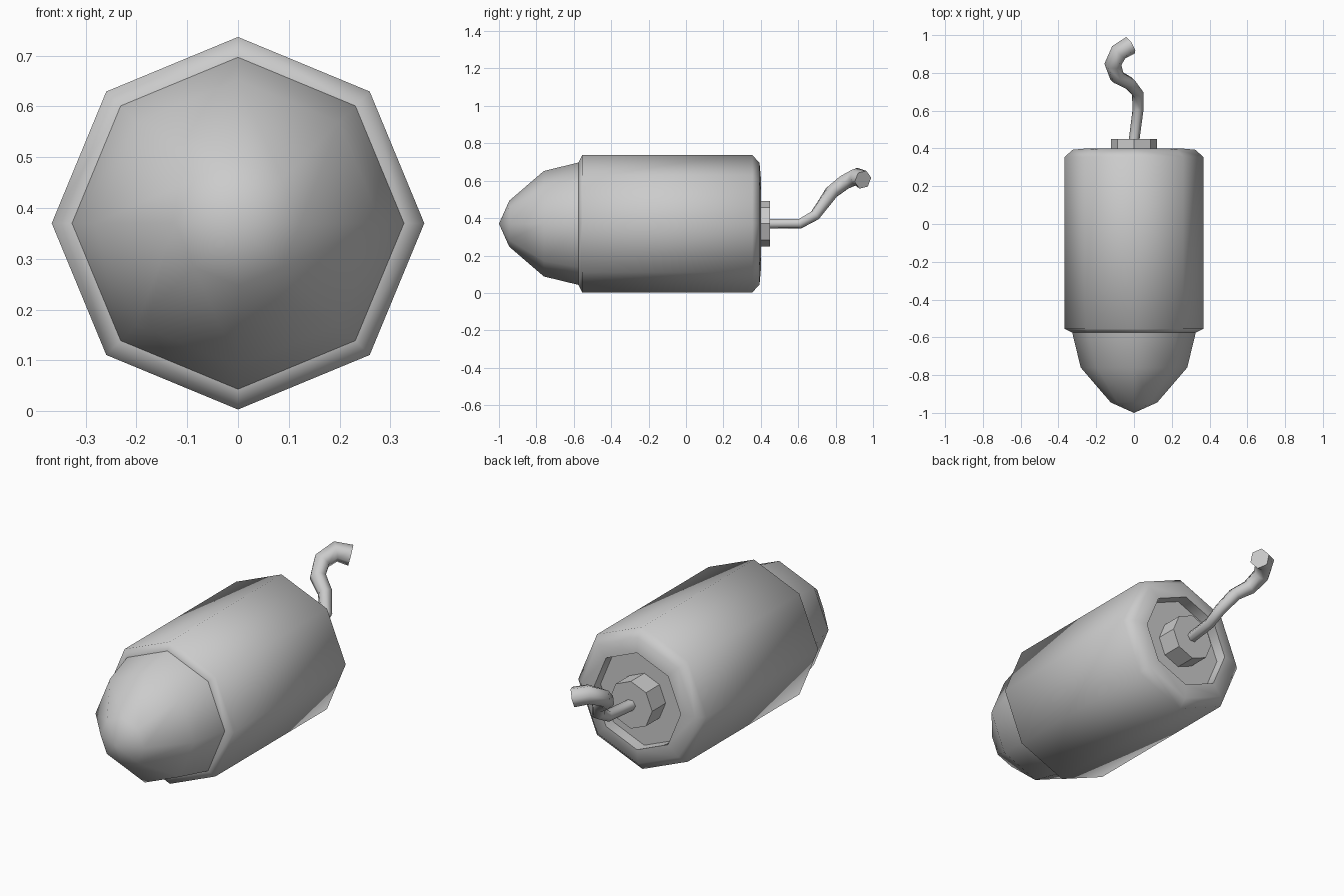
import bpy, bmesh, math

if "Cube" in bpy.data.objects:
    bpy.data.objects.remove(bpy.data.objects["Cube"])

AXIS_Z = 0.37
SIDES = 8


def finish(obj, angle):
    bpy.ops.object.select_all(action='DESELECT')
    bpy.context.view_layer.objects.active = obj
    obj.select_set(True)
    bpy.ops.object.shade_smooth_by_angle(angle=math.radians(angle))


def lathe(name, profile, angle):
    """Octagonal turning about the y axis; profile holds (y, radius)."""
    bm = bmesh.new()
    rings = []
    for y, r in profile:
        count = SIDES if r > 0 else 1
        rings.append([bm.verts.new((r * math.cos(math.tau * i / SIDES), y,
                                    AXIS_Z + r * math.sin(math.tau * i / SIDES)))
                      for i in range(count)])
    for a, b in zip(rings, rings[1:]):
        for i in range(SIDES):
            j = (i + 1) % SIDES
            quad = [a[i % len(a)], a[j % len(a)], b[j % len(b)], b[i % len(b)]]
            bm.faces.new(list(dict.fromkeys(quad)))
    bmesh.ops.recalc_face_normals(bm, faces=bm.faces)
    mesh = bpy.data.meshes.new(name)
    bm.to_mesh(mesh)
    bm.free()
    obj = bpy.data.objects.new(name, mesh)
    bpy.context.collection.objects.link(obj)
    finish(obj, angle)
    return obj


# Main casing with chamfered ends and a recessed back
lathe("casing", [(-0.575, 0), (-0.575, 0.328), (-0.555, 0.367), (0.355, 0.367),
                 (0.393, 0.325), (0.40, 0.25), (0.34, 0.25), (0.34, 0)], 65)

# Rounded nose cone
lathe("nose", [(-1.0, 0), (-0.945, 0.123), (-0.76, 0.282), (-0.575, 0.327)], 65)

# Plug in the back recess
lathe("back_plug", [(0.335, 0), (0.335, 0.122), (0.45, 0.122), (0.45, 0)], 40)

# Twisting six-sided cord, thickening towards its end: (x, y, z, radius)
path = [(0.0, 0.44, 0.37, 0.028), (0.022, 0.61, 0.37, 0.029),
        (0.02, 0.69, 0.415, 0.032), (-0.025, 0.745, 0.49, 0.036),
        (-0.09, 0.78, 0.54, 0.041), (-0.112, 0.845, 0.59, 0.045),
        (-0.08, 0.91, 0.622, 0.049), (-0.018, 0.946, 0.605, 0.051)]
curve = bpy.data.curves.new("cord", 'CURVE')
curve.dimensions = '3D'
curve.bevel_depth = 1.0
curve.bevel_resolution = 1
curve.use_fill_caps = True
spline = curve.splines.new('POLY')
spline.points.add(len(path) - 1)
for p, (x, y, z, r) in zip(spline.points, path):
    p.co = (x, y, z, 1)
    p.radius = r
cord = bpy.data.objects.new("cord", curve)
bpy.context.collection.objects.link(cord)
bpy.ops.object.select_all(action='DESELECT')
bpy.context.view_layer.objects.active = cord
cord.select_set(True)
bpy.ops.object.convert(target='MESH')
finish(bpy.context.view_layer.objects.active, 65)
